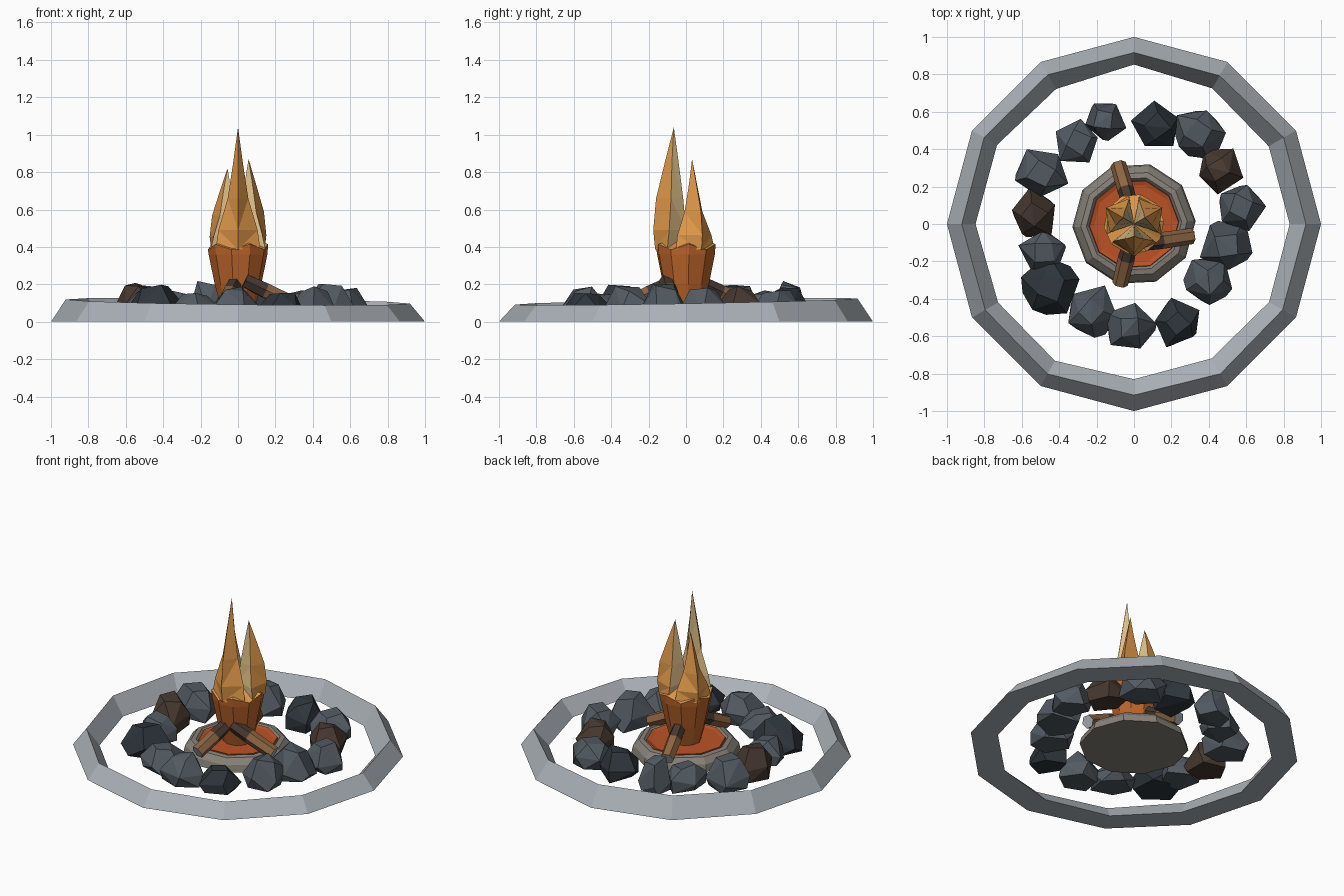
import bpy, bmesh, math, random
from mathutils import Vector

if "Cube" in bpy.data.objects:
    bpy.data.objects.remove(bpy.data.objects["Cube"])

random.seed(7)


def material(name, rgb):
    m = bpy.data.materials.new(name)
    m.diffuse_color = (*rgb, 1)
    m.use_nodes = True
    m.node_tree.nodes["Principled BSDF"].inputs["Base Color"].default_value = m.diffuse_color
    return m


PALE_STONE = material("pale stone", (0.41, 0.445, 0.48))
SLATE = material("slate", (0.085, 0.103, 0.122))
DARK_SLATE = material("dark slate", (0.028, 0.037, 0.045))
BROWN_STONE = material("brown stone", (0.062, 0.04, 0.03))
TAUPE = material("taupe stone", (0.24, 0.22, 0.19))
EMBER = material("ember red", (0.5, 0.085, 0.018))
DEEP_ORANGE = material("deep orange", (0.51, 0.13, 0.023))
AMBER = material("amber", (0.73, 0.31, 0.065))
PALE_FLAME = material("pale flame", (0.72, 0.51, 0.24))
WOOD = material("wood", (0.26, 0.13, 0.055))


def finish(bm, name, mats):
    bmesh.ops.recalc_face_normals(bm, faces=bm.faces[:])
    me = bpy.data.meshes.new(name)
    bm.to_mesh(me)
    bm.free()
    for m in mats:
        me.materials.append(m)
    ob = bpy.data.objects.new(name, me)
    bpy.context.collection.objects.link(ob)
    return ob


def skin(bm, loops, mat_rule=lambda i, j: 0):
    """Join neighbouring closed loops of vertices with quads."""
    for i in range(len(loops) - 1):
        a, b = loops[i], loops[i + 1]
        n = len(a)
        for j in range(n):
            k = (j + 1) % n
            bm.faces.new((a[j], a[k], b[k], b[j])).material_index = mat_rule(i, j)


def circle(bm, r, z, n, phase=0.0, jitter=0.0):
    out = []
    for i in range(n):
        a = phase + math.tau * i / n
        q = r + random.uniform(-jitter, jitter)
        out.append(bm.verts.new((q * math.cos(a), q * math.sin(a), z)))
    return out


# Outer kerb: twelve-sided ring with a ridge profile, slightly higher at the back
bm = bmesh.new()
outer = circle(bm, 1.0, 0, 12)
ridge = circle(bm, 0.92, 0.108, 12, jitter=0.006)
for v in ridge:
    v.co.z += 0.018 * v.co.y - 0.012 * v.co.x
inner = circle(bm, 0.843, 0, 12, jitter=0.015)
skin(bm, [outer, ridge, inner, outer])
finish(bm, "outer_kerb", [PALE_STONE])

# Hearth: low stone dish holding an ember bed
bm = bmesh.new()
dish = [circle(bm, r, z, 10, 0.05) for r, z in
        ((0.33, 0), (0.32, 0.045), (0.285, 0.08), (0.255, 0.085), (0.24, 0.068))]
skin(bm, dish)
bm.faces.new(dish[0])
bm.faces.new(dish[-1])
finish(bm, "hearth_dish", [TAUPE])

bm = bmesh.new()
bed = [circle(bm, r, z, 10, 0.05) for r, z in ((0.243, 0.06), (0.238, 0.082), (0.215, 0.074))]
skin(bm, bed)
bm.faces.new(bed[0])
bm.faces.new(bed[-1])
finish(bm, "ember_bed", [EMBER])

# Boulders: convex hulls of jittered rings, laid around the hearth
BOULDERS = [
    (-0.16, 0.56, 0.115, SLATE), (0.12, 0.52, 0.13, DARK_SLATE), (0.35, 0.49, 0.135, SLATE),
    (0.45, 0.29, 0.125, BROWN_STONE), (0.57, 0.09, 0.125, SLATE), (0.50, -0.12, 0.14, SLATE),
    (0.40, -0.31, 0.13, SLATE), (0.23, -0.53, 0.125, DARK_SLATE), (-0.02, -0.55, 0.13, SLATE),
    (-0.23, -0.47, 0.14, SLATE), (-0.45, -0.34, 0.15, DARK_SLATE), (-0.48, -0.15, 0.125, SLATE),
    (-0.54, 0.05, 0.13, BROWN_STONE), (-0.49, 0.27, 0.14, SLATE), (-0.30, 0.44, 0.125, SLATE)]
for n, (x, y, r, mat) in enumerate(BOULDERS):
    bm = bmesh.new()
    top = random.uniform(0.155, 0.205)
    for count, scale, z in ((5, 0.92, 0.01), (5, 1.0, 0.08), (4, 0.55, top)):
        turn = random.uniform(0, math.tau)
        for i in range(count):
            a = turn + math.tau * i / count
            q = r * scale * random.uniform(0.85, 1.15)
            bm.verts.new((x + q * math.cos(a), y + q * math.sin(a),
                          max(0, z + random.uniform(-0.022, 0.018))))
    res = bmesh.ops.convex_hull(bm, input=bm.verts[:])
    junk = [v for v in bm.verts if not v.link_faces]
    bmesh.ops.delete(bm, geom=junk, context='VERTS')
    bmesh.ops.dissolve_limit(bm, angle_limit=0.2, verts=bm.verts[:], edges=bm.edges[:])
    finish(bm, f"boulder_{n + 1}", [mat])


# Logs: six-sided, leaning on the flame, charred at the upper end, ashen at the cut end
def log(name, low, high, r=0.045):
    low, high = Vector(low), Vector(high)
    axis = high - low
    rot = axis.to_track_quat('Z', 'Y')
    bm = bmesh.new()
    loops = []
    for t, s in ((0, 0.95), (0.6, 1.0), (1, 0.88)):
        loops.append([bm.verts.new(low + axis * t + rot @ Vector(
            (r * s * math.cos(math.tau * i / 6), r * s * math.sin(math.tau * i / 6), 0)))
            for i in range(6)])
    skin(bm, loops, lambda i, j: i)
    bm.faces.new(loops[0]).material_index = 2
    bm.faces.new(loops[-1]).material_index = 1
    finish(bm, name, [WOOD, BROWN_STONE, PALE_STONE])


log("right_log", (0.31, -0.065, 0.09), (0.035, -0.105, 0.22))
log("front_log", (-0.075, -0.32, 0.09), (-0.02, -0.10, 0.20))
log("back_log", (-0.085, 0.32, 0.09), (-0.02, 0.10, 0.20))

# Flame base: flared ten-sided cup
bm = bmesh.new()
cup = [circle(bm, r, z, 10, 0.1) for r, z in ((0.09, 0.07), (0.125, 0.2), (0.158, 0.36), (0.162, 0.4))]
for i, v in enumerate(cup[-1]):
    v.co.z += 0.015 * (-1) ** i
skin(bm, cup)
bm.faces.new(cup[0])
bm.verts.ensure_lookup_table()
centre = bm.verts.new((0, 0, 0.46))
for i in range(10):
    f = bm.faces.new((cup[-1][i], cup[-1][(i + 1) % 10], centre))
    f.material_index = 1
finish(bm, "flame_base", [DEEP_ORANGE, AMBER])

# Flame tongues: diamond sections (height share, outer, side, half width, inner) rising to a tip
SECTIONS = [(0.0, 0.165, 0.10, 0.12, 0.0), (0.16, 0.175, 0.09, 0.105, 0.0),
            (0.42, 0.16, 0.08, 0.055, 0.015), (0.72, 0.112, 0.075, 0.025, 0.04)]


def tongue(name, degrees, tip_z, base_z=0.385):
    a = math.radians(degrees)
    out, side = Vector((math.cos(a), math.sin(a), 0)), Vector((-math.sin(a), math.cos(a), 0))
    bm = bmesh.new()
    loops = []
    for t, ro, rm, w, ri in SECTIONS:
        up = Vector((0, 0, base_z + t * (tip_z - base_z)))
        loops.append([bm.verts.new(p + up) for p in
                      (out * ro, out * rm + side * w, out * ri, out * rm - side * w)])
    skin(bm, loops, lambda i, j: 1 if j in (1, 2) else 0)
    tip = bm.verts.new(out * 0.065 + Vector((0, 0, tip_z)))
    for j in range(4):
        f = bm.faces.new((loops[-1][j], loops[-1][(j + 1) % 4], tip))
        f.material_index = 1 if j in (1, 2) else 0
    bm.faces.new(loops[0])
    bmesh.ops.triangulate(bm, faces=bm.faces[:])
    finish(bm, name, [AMBER, PALE_FLAME])


tongue("tall_flame_tongue", -90, 1.04)
tongue("right_flame_tongue", 30, 0.87)
tongue("left_flame_tongue", 150, 0.82)
